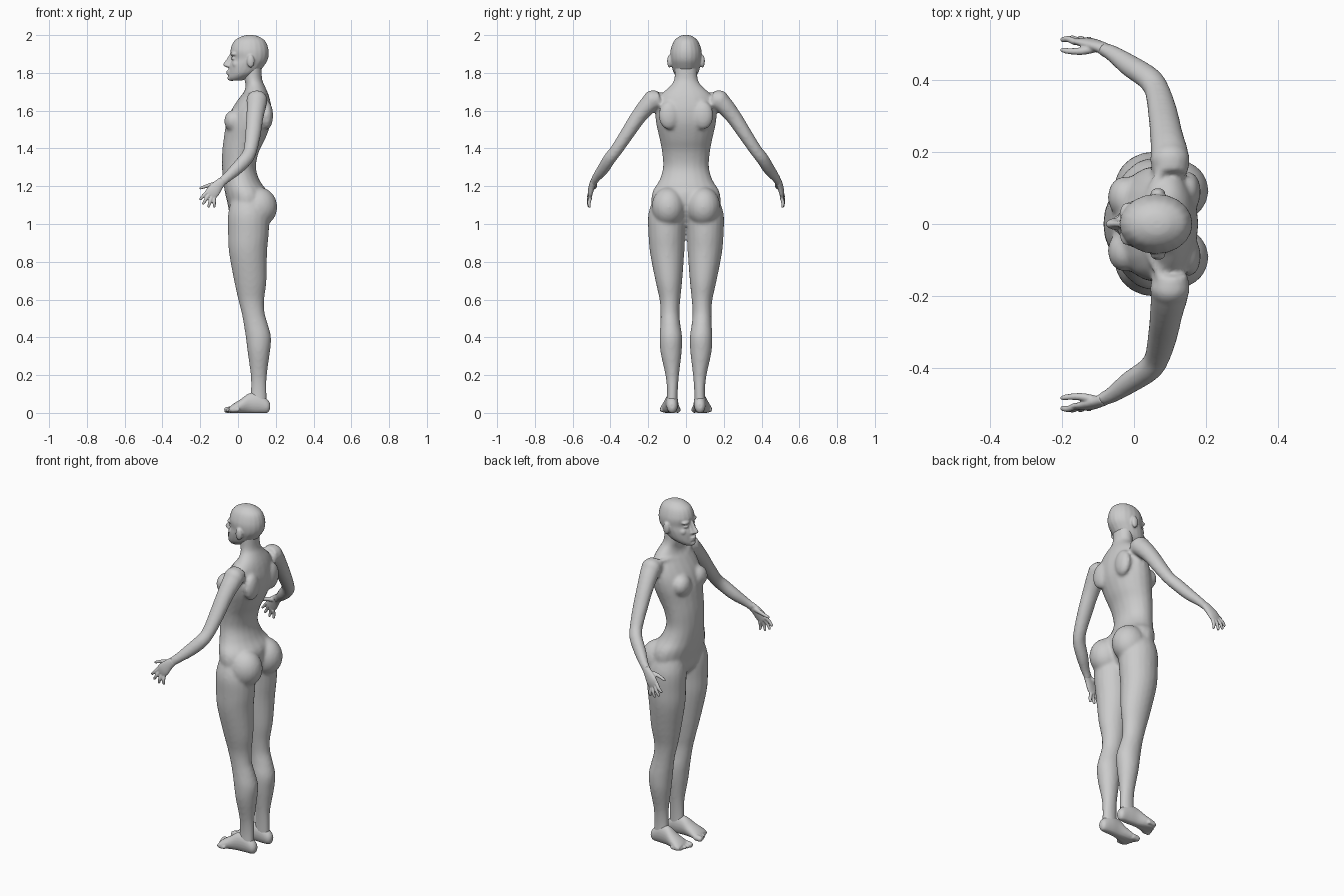
import bpy, bmesh
from mathutils import Vector, Matrix
import math

cube = bpy.data.objects.get("Cube")
if cube:
    bpy.data.objects.remove(cube, do_unlink=True)

grey = bpy.data.materials.new("plain grey")
grey.use_nodes = True
grey.diffuse_color = (0.6, 0.6, 0.6, 1)
grey.node_tree.nodes["Principled BSDF"].inputs["Base Color"].default_value = (0.6, 0.6, 0.6, 1)

X, Y, Z = Vector((1, 0, 0)), Vector((0, 1, 0)), Vector((0, 0, 1))


def spline(rows, steps):
    """Smooth the rows with a Catmull-Rom curve."""
    pts = [Vector(r) for r in rows]
    out = []
    for i in range(len(pts) - 1):
        p0, p1, p2 = pts[max(i - 1, 0)], pts[i], pts[i + 1]
        p3 = pts[min(i + 2, len(pts) - 1)]
        for k in range(steps):
            t = k / steps
            out.append(0.5 * (2 * p1 + (p2 - p0) * t + (2 * p0 - 5 * p1 + 4 * p2 - p3) * t * t
                              + (3 * p1 - p0 - 3 * p2 + p3) * t ** 3))
    return out + [pts[-1]]


def loft(bm, rows, hint, axis=None, sides=20, steps=4):
    """Closed tube through rows (x, y, z, radius along hint, radius across)."""
    pts = spline(rows, steps)
    centres = [Vector(p[:3]) for p in pts]
    rings = []
    for i, p in enumerate(pts):
        t = axis or (centres[min(i + 1, len(pts) - 1)] - centres[max(i - 1, 0)]).normalized()
        a = (hint - t * hint.dot(t)).normalized()
        b = t.cross(a)
        ra, rb = max(p[3], 0.003), max(p[4], 0.003)
        ring = []
        for k in range(sides):
            ang = 2 * math.pi * k / sides
            ring.append(bm.verts.new(centres[i] + a * ra * math.cos(ang) + b * rb * math.sin(ang)))
        rings.append(ring)
    for r0, r1 in zip(rings, rings[1:]):
        for k in range(sides):
            n = (k + 1) % sides
            bm.faces.new((r0[k], r0[n], r1[n], r1[k]))
    bm.faces.new(rings[0][::-1])
    bm.faces.new(rings[-1])


def upright(bm, rows):
    """Vertical loft from rows (z, x, y, depth radius, width radius)."""
    loft(bm, [(x, y, z, rx, ry) for z, x, y, rx, ry in rows], X, Z)


def blob(bm, centre, radii):
    m = Matrix.Translation(centre) @ Matrix.Diagonal((*radii, 1))
    bmesh.ops.create_uvsphere(bm, u_segments=20, v_segments=14, radius=1, matrix=m)


def mirror(bm):
    """Copy everything made so far to the other side."""
    geom = bmesh.ops.duplicate(bm, geom=bm.verts[:] + bm.edges[:] + bm.faces[:])["geom"]
    bmesh.ops.scale(bm, vec=(1, -1, 1), verts=[g for g in geom if isinstance(g, bmesh.types.BMVert)])


def finish(bm, name, voxel, smooth):
    """Fuse the overlapping volumes into one soft skin."""
    bmesh.ops.recalc_face_normals(bm, faces=bm.faces[:])
    mesh = bpy.data.meshes.new(name)
    bm.to_mesh(mesh)
    bm.free()
    mesh.materials.append(grey)
    mesh.shade_smooth()
    ob = bpy.data.objects.new(name, mesh)
    bpy.context.collection.objects.link(ob)
    fuse = ob.modifiers.new("Fuse", 'REMESH')
    fuse.mode = 'VOXEL'
    fuse.voxel_size = voxel
    fuse.use_smooth_shade = True
    soft = ob.modifiers.new("Soften", 'SMOOTH')
    soft.factor = 0.5
    soft.iterations = smooth
    return ob


# Body: legs, arms and muscle masses on one side, then mirrored
bm = bmesh.new()
upright(bm, [
    (1.13, .05, .095, .085, .08), (1.05, .055, .1, .108, .1), (.95, .055, .102, .108, .097),
    (.85, .053, .1, .101, .091), (.70, .065, .091, .086, .071), (.60, .070, .085, .069, .055),
    (.53, .080, .085, .061, .050), (.47, .094, .083, .064, .053), (.40, .108, .080, .067, .060),
    (.32, .110, .079, .059, .056), (.20, .110, .073, .043, .036), (.12, .110, .072, .042, .029),
    (.05, .108, .074, .045, .030)])
loft(bm, [
    (.1, .14, 1.66, .05, .05), (.1, .185, 1.645, .05, .054), (.09, .25, 1.57, .042, .046),
    (.08, .31, 1.48, .037, .042), (.065, .37, 1.39, .033, .036), (.042, .405, 1.345, .033, .037),
    (-.01, .44, 1.29, .031, .034), (-.06, .475, 1.245, .023, .026),
    (-.095, .492, 1.215, .017, .025)], Y)
loft(bm, [(.02, .02, 1.67, .01, .01), (.045, .09, 1.685, .01, .01), (.08, .16, 1.69, .012, .012)], Z)
blob(bm, (.1, .18, 1.655), (.056, .048, .053))      # shoulder
blob(bm, (.11, .093, 1.09), (.098, .089, .105))     # seat
blob(bm, (-.026, .075, 1.545), (.047, .058, .058))  # chest
blob(bm, (.153, .09, 1.575), (.033, .055, .075))    # shoulder blade
mirror(bm)
# Torso and neck
upright(bm, [
    (.99, .05, 0, .045, .05), (1.04, .045, 0, .085, .12), (1.10, .05, 0, .104, .178),
    (1.17, .042, 0, .112, .178), (1.23, .018, 0, .097, .142), (1.30, .005, 0, .09, .122),
    (1.38, .013, 0, .097, .127), (1.45, .034, 0, .110, .140), (1.53, .055, 0, .118, .158),
    (1.60, .071, 0, .108, .163), (1.66, .085, 0, .084, .150), (1.70, .094, 0, .062, .118),
    (1.735, .09, 0, .050, .080), (1.77, .08, 0, .047, .062), (1.85, .078, 0, .048, .060)])
finish(bm, "body", 0.009, 6)

# Head: paired features first
bm = bmesh.new()
blob(bm, (.067, .087, 1.862), (.02, .013, .034))   # ear
blob(bm, (-.019, .03, 1.9), (.021, .03, .012))     # brow
blob(bm, (-.006, .042, 1.845), (.024, .02, .022))  # cheek
blob(bm, (-.018, .033, 1.876), (.019, .015, .009)) # closed eyelid
mirror(bm)
# Skull and jaw
upright(bm, [
    (2.0, .065, 0, .015, .012), (1.993, .063, 0, .045, .036), (1.968, .062, 0, .083, .064),
    (1.92, .061, 0, .101, .082), (1.875, .063, 0, .096, .082), (1.84, .047, 0, .093, .077),
    (1.80, .028, 0, .078, .065), (1.775, .004, 0, .056, .046), (1.76, -.012, 0, .034, .026)])
# Nose, lips and chin
upright(bm, [
    (1.9, -.032, 0, .012, .009), (1.868, -.045, 0, .018, .010), (1.846, -.054, 0, .026, .014),
    (1.836, -.05, 0, .023, .017), (1.829, -.045, 0, .014, .012)])
for z, reach in ((1.809, .015), (1.796, .014)):
    blob(bm, (-.047, 0, z), (reach, .023, .007))
blob(bm, (-.034, 0, 1.772), (.023, .024, .015))
finish(bm, "head", 0.005, 3)

# Hands: palm, four fingers and thumb
bm = bmesh.new()
loft(bm, [(-.08, .487, 1.23, .017, .023), (-.105, .497, 1.205, .016, .029),
          (-.13, .505, 1.175, .014, .036), (-.148, .508, 1.152, .010, .034)], Y)
fingers = [((-.162, 1.172), (-.203, .514, 1.128)), ((-.151, 1.161), (-.187, .516, 1.103)),
           ((-.138, 1.149), (-.157, .515, 1.088)), ((-.126, 1.138), (-.125, .511, 1.087))]
for (bx, bz), tip in fingers:
    base, tip = Vector((bx, .506, bz)), Vector(tip)
    mid = base.lerp(tip, .5) + Y * .005
    near = base.lerp(tip, .92)
    loft(bm, [(*base, .010, .010), (*mid, .009, .009), (*near, .007, .007), (*tip, .003, .003)], Y, sides=12)
loft(bm, [(-.1, .492, 1.213, .012, .014), (-.14, .482, 1.208, .011, .012),
          (-.175, .481, 1.198, .009, .009), (-.198, .484, 1.19, .007, .007),
          (-.205, .485, 1.187, .003, .003)], Y, sides=12)
mirror(bm)
finish(bm, "hands", 0.004, 2)

# Feet: heel to ball, then five toes
bm = bmesh.new()
loft(bm, [(.17, .074, .035, .012, .015), (.155, .074, .036, .026, .036), (.11, .074, .05, .033, .055),
          (.06, .077, .05, .036, .054), (.015, .082, .035, .045, .038),
          (-.025, .085, .022, .053, .026), (-.045, .086, .016, .047, .016)], Y, X)
for i in range(5):
    y = .046 + .0205 * i
    tip = -.073 + .002 * i + .0017 * i * i
    r = .017 if i == 0 else .0125 - .0005 * i
    loft(bm, [(tip + .045, y, .018, r, r), (tip + .02, y, .016, r, r),
              (tip + .005, y, .013, r * .8, r * .8), (tip, y, .012, .004, .004)], Y, sides=12)
mirror(bm)
for v in bm.verts:
    v.co.z = max(v.co.z, 0.0)
finish(bm, "feet", 0.005, 2)
